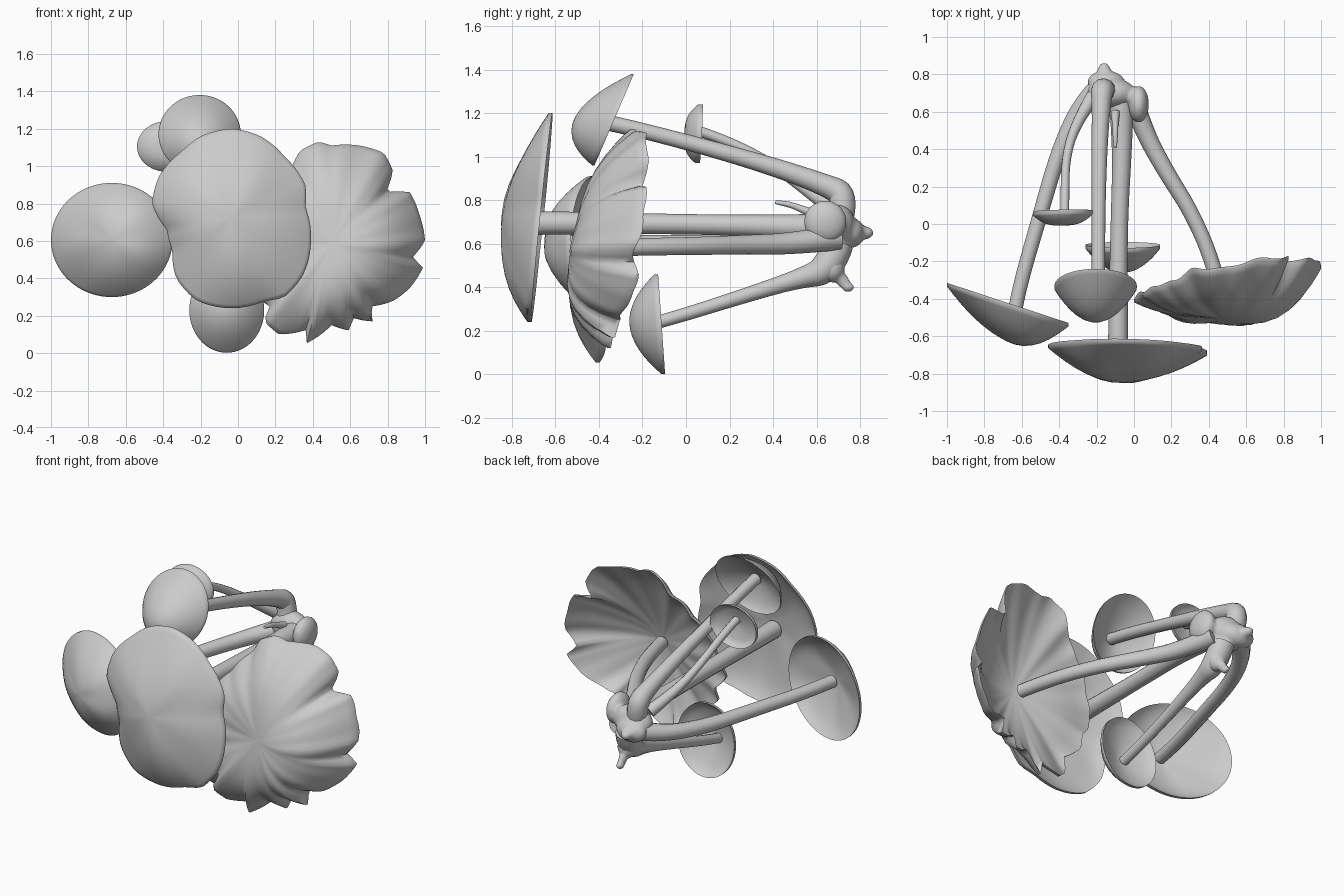
import bpy, bmesh, random
from math import sin, cos, pi, atan2, hypot
from mathutils import Matrix, Vector

if "Cube" in bpy.data.objects:
    bpy.data.objects.remove(bpy.data.objects["Cube"])

random.seed(4)
TAU = 2 * pi


def ellipse(cx, cz, rx, rz, n=32):
    return [(cx + rx * cos(TAU * i / n), cz + rz * sin(TAU * i / n)) for i in range(n)]


def smooth(obj, angle):
    bpy.ops.object.select_all(action='DESELECT')
    obj.select_set(True)
    bpy.context.view_layer.objects.active = obj
    bpy.ops.object.shade_smooth_by_angle(angle=angle)


def link(name, bm):
    bmesh.ops.recalc_face_normals(bm, faces=bm.faces)
    me = bpy.data.meshes.new(name)
    bm.to_mesh(me)
    bm.free()
    obj = bpy.data.objects.new(name, me)
    bpy.context.collection.objects.link(obj)
    return obj


def cap(name, centre, outline, tilt, height, power=2.0, hollow=0.6, bulge=0.0, ruffle=0.0,
        wobble=0.0, lip=0.018, segs=72):
    """Domed thin cap facing -y; the rim follows an outline in x, z on a tilted plane."""
    cx, cy, cz = centre
    polar = sorted((atan2(z - cz, x - cx) % TAU, hypot(x - cx, z - cz)) for x, z in outline)
    polar = [(polar[-1][0] - TAU, polar[-1][1])] + polar + [(polar[0][0] + TAU, polar[0][1])]

    def radius(a):
        a %= TAU
        for (a0, r0), (a1, r1) in zip(polar, polar[1:]):
            if a0 <= a <= a1:
                return r0 + (r1 - r0) * (a - a0) / max(a1 - a0, 1e-6)
        return polar[0][1]

    waves = [(k, random.uniform(0, TAU)) for k in (5, 8, 11, 17)]
    bumps = [(k, random.uniform(0, TAU)) for k in (2, 3, 5)]

    def point(a, t, top):
        # inner rings follow a softened outline, so notches fade towards the middle
        soft = sum(radius(a + d * 0.12) for d in range(-5, 6)) / 11
        w = t * t
        r = (soft * (1 - w) + radius(a) * w) * t
        x, z = r * cos(a), r * sin(a)
        y = cy + tilt[0] * x + tilt[1] * z
        y += ruffle * t * t * sum(sin(k * a + p) for k, p in waves) / 2
        y += wobble * t * t * (1 - t) * 6 * sum(sin(k * a + p) for k, p in bumps)
        y -= bulge * cos(a) * t * (1 - t) * 4
        if top:
            y -= height * (1 - t ** power)
        else:
            y -= height * hollow * (1 - t ** 1.5)
            y += lip * max(0, (t - 0.8) / 0.2) ** 2
        return Vector((cx + x, y, cz + z))

    bm = bmesh.new()
    steps = [0.12, 0.25, 0.4, 0.55, 0.68, 0.8, 0.9, 0.96, 1.0]
    rows = [(t, True) for t in steps] + [(t, False) for t in reversed(steps)]
    rings = [[bm.verts.new(point(TAU * i / segs, t, top)) for i in range(segs)] for t, top in rows]
    for a, b in zip(rings, rings[1:]):
        for i in range(segs):
            k = (i + 1) % segs
            bm.faces.new((a[i], a[k], b[k], b[i]))
    for ring, top in ((rings[0], True), (rings[-1], False)):
        mid = bm.verts.new(point(0, 0, top))
        for i in range(segs):
            bm.faces.new((ring[i], ring[(i + 1) % segs], mid))
    smooth(link(name, bm), 1.2)


def tube(name, pts):
    """Round stem through (x, y, z, radius) points."""
    cu = bpy.data.curves.new(name, 'CURVE')
    cu.dimensions = '3D'
    cu.bevel_depth = 1.0
    cu.bevel_resolution = 4
    cu.resolution_u = 6
    cu.use_fill_caps = True
    sp = cu.splines.new('NURBS')
    sp.points.add(len(pts) - 1)
    for p, (x, y, z, r) in zip(sp.points, pts):
        p.co = (x, y, z, 1)
        p.radius = r
    sp.order_u = 3
    sp.use_endpoint_u = True
    obj = bpy.data.objects.new(name, cu)
    bpy.context.collection.objects.link(obj)
    bpy.ops.object.select_all(action='DESELECT')
    obj.select_set(True)
    bpy.context.view_layer.objects.active = obj
    bpy.ops.object.convert(target='MESH')
    smooth(bpy.context.view_layer.objects.active, 1.0)


# Caps
centre_outline = [(-.03, 1.2), (.12, 1.16), (.25, 1.05), (.36, .9), (.36, .78), (.39, .6), (.35, .42),
                  (.25, .3), (.15, .28), (-.03, .24), (-.22, .28), (-.33, .4), (-.35, .55), (-.38, .66),
                  (-.46, .8), (-.42, .95), (-.3, 1.08), (-.2, 1.16)]
ragged_outline = [(.29, 1.0), (.33, 1.08), (.43, 1.13), (.5, 1.11), (.65, 1.11), (.78, 1.07), (.83, .97),
                  (.79, .86), (.92, .86), (.97, .74), (1.0, .6), (.93, .51), (.99, .46), (.92, .35),
                  (.83, .28), (.71, .25), (.72, .17), (.61, .19), (.6, .12), (.5, .15), (.38, .13),
                  (.36, .05), (.22, .1), (.14, .17), (.17, .25), (.06, .34), (.07, .42), (.0, .5),
                  (.04, .63), (.08, .75), (.18, .87)]
cap("centre_cap", (-.03, -.68, .72), centre_outline, (-.02, .1), .165, bulge=-.015, wobble=.006)
cap("left_cap", (-.675, -.44, .605), ellipse(-.675, .605, .325, .305), (-.33, 0), .19, bulge=.012, wobble=.004)
cap("top_cap", (-.205, -.34, 1.17), ellipse(-.205, 1.17, .22, .21), (0, .43), .175, lip=.01)
cap("ragged_cap", (.5, -.315, .58), ragged_outline, (.17, .15), .205, power=3.3, hollow=.78, bulge=.045,
    ruffle=.013, wobble=.005, segs=128)
cap("bottom_cap", (-.06, -.13, .23), ellipse(-.06, .23, .2, .228), (0, -.07), .13)
cap("small_cap", (-.38, .05, 1.105), ellipse(-.38, 1.105, .16, .135), (.02, .05), .058, power=3, lip=.02)

# Stems
tube("centre_stem", [(-.085, -.76, .695, .055), (-.085, -.5, .695, .052), (-.08, 0, .69, .045),
                     (-.06, .45, .68, .052), (-.07, .7, .67, .07)])
tube("left_stem", [(-.65, -.54, .6, .038), (-.62, -.36, .6, .038), (-.51, .02, .6, .04),
                   (-.4, .4, .6, .043), (-.27, .66, .62, .05), (-.17, .74, .65, .06)])
tube("top_stem", [(-.19, -.43, 1.17, .036), (-.19, -.3, 1.145, .036), (-.19, .05, 1.055, .036),
                  (-.185, .4, .955, .042), (-.175, .64, .87, .05), (-.17, .74, .82, .065), (-.15, .7, .68, .06)])
tube("ragged_stem", [(.48, -.44, .58, .04), (.43, -.22, .585, .04), (.31, .06, .59, .041),
                     (.17, .28, .595, .045), (.05, .5, .6, .05), (-.02, .7, .63, .06)])
tube("bottom_stem", [(-.09, -.2, .22, .03), (-.09, -.05, .26, .03), (-.08, .25, .355, .033),
                     (-.065, .52, .44, .042), (-.06, .66, .48, .075), (-.08, .7, .6, .07)])
tube("small_stem", [(-.37, .02, 1.13, .024), (-.37, .15, 1.09, .023), (-.365, .36, .99, .023),
                    (-.31, .54, .86, .028), (-.22, .68, .76, .04)])

# Lumpy shared base, fused by a voxel remesh
lumps = [((-.12, .7, .68), (.13, .08, .1)), ((.025, .64, .7), (.055, .1, .1)),
         ((-.15, .76, .65), (.1, .06, .07)), ((-.16, .82, .65), (.035, .045, .03)),
         ((-.06, .67, .49), (.06, .06, .07)), ((-.08, .69, .58), (.07, .06, .08)),
         ((-.06, .72, .43), (.025, .03, .035)), ((-.06, .745, .4), (.025, .03, .025))]
bm = bmesh.new()
for loc, rad in lumps:
    bmesh.ops.create_icosphere(bm, subdivisions=3, radius=1,
                               matrix=Matrix.Translation(loc) @ Matrix.Diagonal((*rad, 1)))
base = link("base_lump", bm)
rm = base.modifiers.new("fuse", 'REMESH')
rm.mode = 'VOXEL'
rm.voxel_size = .012
rm.use_smooth_shade = True
sm = base.modifiers.new("soften", 'SMOOTH')
sm.iterations = 4

# Thin sprout and tail on the base
tube("sprout", [(-.1, .41, .79, .008), (-.1, .46, .785, .014), (-.1, .52, .765, .014), (-.1, .6, .73, .025)])
tube("base_tail", [(-.14, .72, .66, .08), (-.15, .79, .65, .05), (-.16, .855, .65, .012)])
